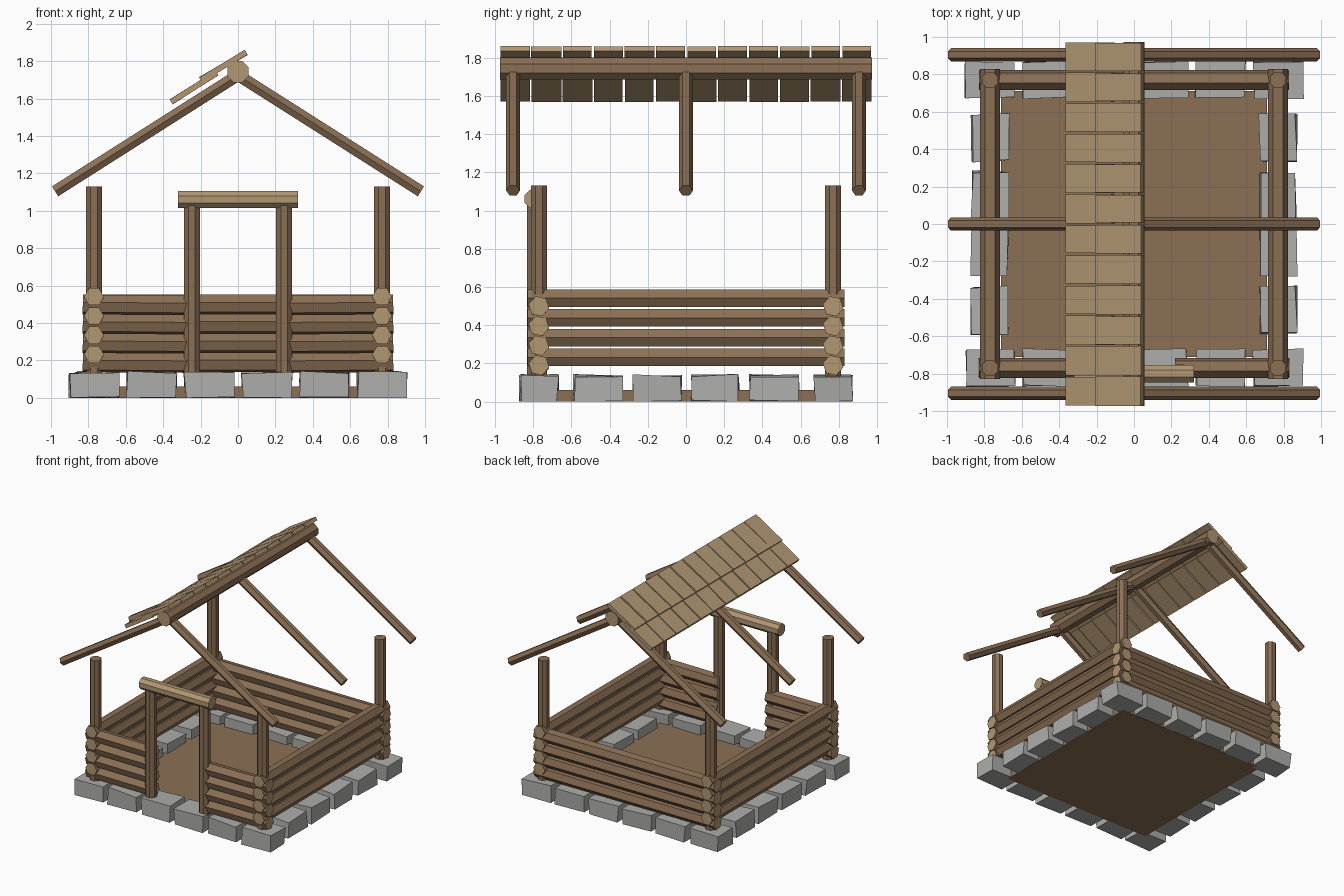
import bpy, bmesh, math, random
from mathutils import Vector, Matrix

random.seed(4)
if "Cube" in bpy.data.objects:
    bpy.data.objects.remove(bpy.data.objects["Cube"])


def material(name, rgb):
    m = bpy.data.materials.new(name)
    m.use_nodes = True
    m.diffuse_color = (*rgb, 1)
    m.node_tree.nodes["Principled BSDF"].inputs["Base Color"].default_value = (*rgb, 1)
    return m


BARK = material("brown_log", (0.26, 0.16, 0.09))
CUT = material("cut_wood", (0.44, 0.31, 0.17))
STONE = material("grey_stone", (0.42, 0.42, 0.41))


def finish(name, bm, *mats):
    mesh = bpy.data.meshes.new(name)
    bmesh.ops.recalc_face_normals(bm, faces=bm.faces)
    bm.to_mesh(mesh)
    bm.free()
    for m in mats:
        mesh.materials.append(m)
    obj = bpy.data.objects.new(name, mesh)
    bpy.context.collection.objects.link(obj)
    return obj


def log(name, a, b, r, sides=6, roll=0, side=BARK, end=BARK):
    """Prism from a to b, its corners pointing sideways when roll is zero."""
    a, b = Vector(a), Vector(b)
    d = (b - a).normalized()
    s = Vector((1, 0, 0)) if abs(d.z) > 0.9 else d.cross((0, 0, 1)).normalized()
    u = s.cross(d)
    bm = bmesh.new()
    rings = []
    for p in (a, b):
        ring = []
        for i in range(sides):
            t = math.tau * i / sides + math.radians(roll)
            ring.append(bm.verts.new(p + r * (s * math.cos(t) + u * math.sin(t))))
        rings.append(ring)
        bm.faces.new(ring).material_index = 1
    for i in range(sides):
        j = (i + 1) % sides
        bm.faces.new((rings[0][i], rings[0][j], rings[1][j], rings[1][i]))
    return finish(name, bm, side, end)


def block(name, centre, size, mat, turn=None, jitter=0):
    bm = bmesh.new()
    bmesh.ops.create_cube(bm, size=1)
    rot = turn or Matrix.Identity(3)
    for v in bm.verts:
        p = Vector([c * s for c, s in zip(v.co, size)])
        p += Vector([random.uniform(-jitter, jitter) for _ in range(3)])
        v.co = Vector(centre) + rot @ p
        if jitter:
            v.co.z = max(v.co.z, 0)
    return finish(name, bm, mat)


# Earth floor and ring of foundation stones
block("floor", (0, 0, 0.03), (1.42, 1.42, 0.06), BARK)
for i in range(6):
    p = -0.77 + i * 0.308
    for s in (-1, 1):
        block("foundation_stone", (p, s * 0.77, 0.068), (0.26, 0.195, 0.136), STONE, jitter=0.008)
        if 0 < i < 5:
            block("foundation_stone", (s * 0.77, p, 0.068), (0.195, 0.25, 0.136), STONE, jitter=0.008)

# Interlocking wall logs, with a gap in the front for the door
E, W = 0.83, 0.77
for i in range(4):
    z = 0.19 + i * 0.103
    for s in (-1, 1):
        log("side_wall_log", (s * W, -E, z + 0.042), (s * W, E, z + 0.042), 0.053, end=CUT)
        log("front_wall_log", (s * 0.22, -W, z - 0.004), (s * E, -W, z), 0.055, roll=12 * s, end=CUT)
    log("back_wall_log", (-E, W, z), (E, W, z), 0.055, roll=12, end=CUT)

# Corner posts and door frame
for x in (-W, W):
    for y in (-W, W):
        log("corner_post", (x, y, 0.13), (x, y, 1.13), 0.046, 8, 22.5)
for x in (-0.247, 0.247):
    log("door_post", (x, -0.79, 0.12), (x, -0.79, 1.04), 0.046, 8, 22.5)
log("door_lintel", (-0.32, -0.80, 1.06), (0.32, -0.80, 1.06), 0.05, 8, 22.5, CUT, CUT)

# Ridge beam and rafters
log("ridge_beam", (0, -0.973, 1.743), (0, 0.973, 1.743), 0.062, 8, 22.5, end=CUT)
for y in (-0.905, 0, 0.905):
    for s in (-1, 1):
        log("rafter", (0, y, 1.725), (s * 0.978, y, 1.104), 0.036)

# Two overlapping rows of shingles on one slope
pitch = 1.95 / 12
for i in range(12):
    y = -0.975 + (i + 0.5) * pitch
    for name, x, z, length, deg in (("lower_shingle", -0.235, 1.66, 0.29, 32.5),
                                    ("upper_shingle", -0.078, 1.774, 0.285, 31)):
        tilt = Matrix.Rotation(-math.radians(deg + random.uniform(-0.5, 0.5)), 3, 'Y')
        width = pitch - random.uniform(0.004, 0.014)
        block(name, (x, y, z), (length, width, 0.03), CUT, tilt)
